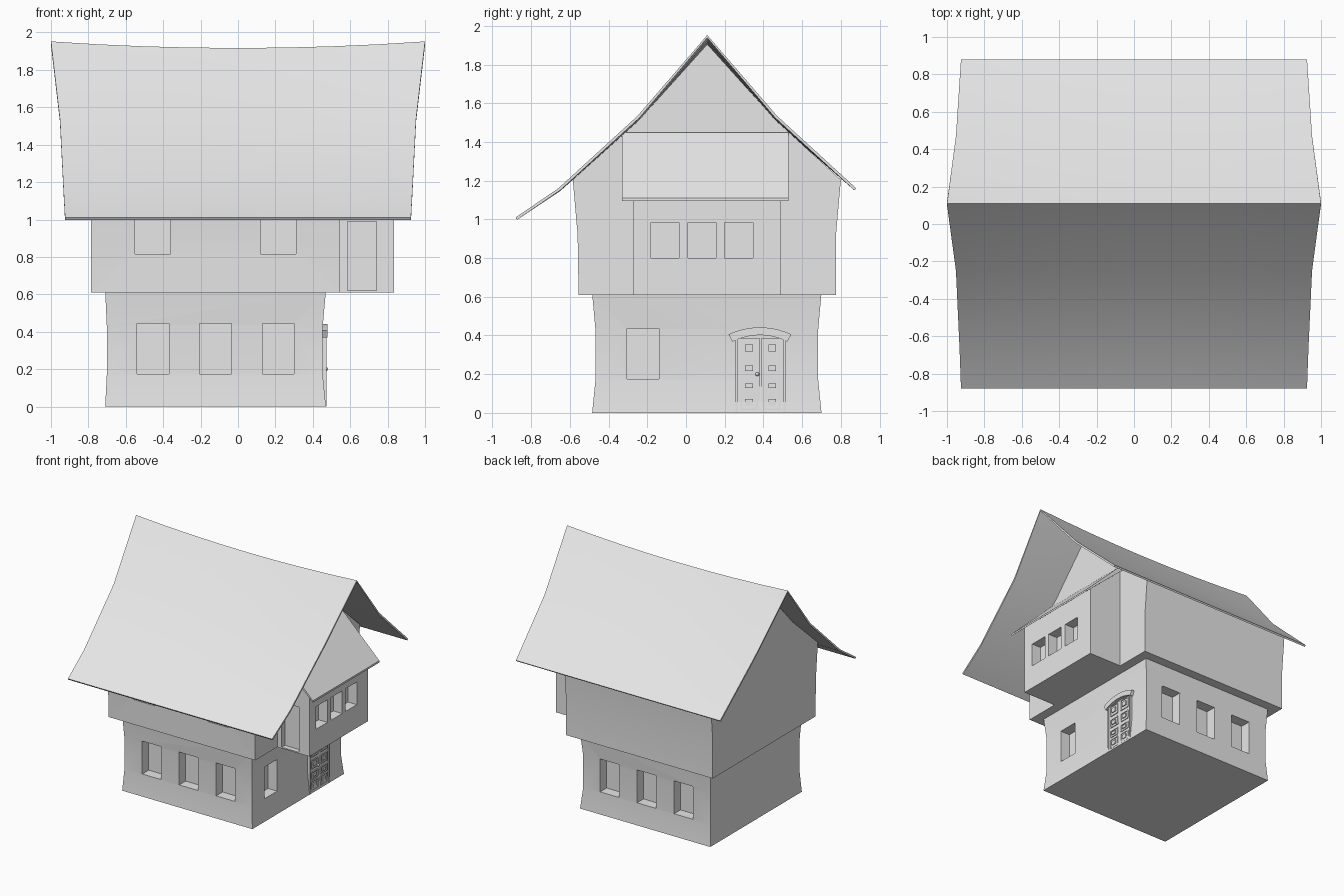
import bpy, bmesh, math
from mathutils import Vector

if "Cube" in bpy.data.objects:
    bpy.data.objects.remove(bpy.data.objects["Cube"], do_unlink=True)

plaster = bpy.data.materials.new("light_grey")
plaster.use_nodes = True
GREY = (0.8, 0.8, 0.8, 1)
plaster.diffuse_color = GREY
plaster.node_tree.nodes["Principled BSDF"].inputs["Base Color"].default_value = GREY


def finish(name, bm, fix_normals=True):
    """Turn a bmesh into a named, shaded object."""
    if fix_normals:
        bmesh.ops.recalc_face_normals(bm, faces=bm.faces)
    mesh = bpy.data.meshes.new(name)
    bm.to_mesh(mesh)
    bm.free()
    mesh.materials.append(plaster)
    ob = bpy.data.objects.new(name, mesh)
    bpy.context.collection.objects.link(ob)
    return ob


def activate(ob):
    bpy.ops.object.select_all(action='DESELECT')
    ob.select_set(True)
    bpy.context.view_layer.objects.active = ob


def smooth(ob):
    activate(ob)
    bpy.ops.object.shade_smooth_by_angle(angle=math.radians(30))


def add_box(bm, x0, x1, y0, y1, z0, z1):
    verts = bmesh.ops.create_cube(bm, size=1)["verts"]
    for v in verts:
        v.co = Vector((x0 + (v.co.x + .5) * (x1 - x0),
                       y0 + (v.co.y + .5) * (y1 - y0),
                       z0 + (v.co.z + .5) * (z1 - z0)))


def boxes(name, items):
    bm = bmesh.new()
    for b in items:
        add_box(bm, *b)
    return finish(name, bm)


def prism(name, outline, axis, start, end):
    """Extrude an outline along x (points are y, z) or y (points are x, z)."""
    bm = bmesh.new()
    place = (lambda a, b: (start, a, b)) if axis == 'x' else (lambda a, b: (a, start, b))
    face = bm.faces.new([bm.verts.new(place(a, b)) for a, b in outline])
    out = bmesh.ops.extrude_face_region(bm, geom=[face])["geom"]
    step = Vector((end - start, 0, 0)) if axis == 'x' else Vector((0, end - start, 0))
    bmesh.ops.translate(bm, vec=step, verts=[g for g in out if isinstance(g, bmesh.types.BMVert)])
    return finish(name, bm)


def cut(ob, items):
    """Carve box-shaped recesses into an object."""
    cutter = boxes("recess_cutter", items)
    cutter.hide_render = True
    mod = ob.modifiers.new("recesses", 'BOOLEAN')
    mod.operation, mod.solver, mod.object = 'DIFFERENCE', 'EXACT', cutter
    activate(ob)
    bpy.ops.object.modifier_apply(modifier=mod.name)
    bpy.data.objects.remove(cutter, do_unlink=True)


# Ground storey with slightly waisted walls
bm = bmesh.new()
rings = []
for z, inset in ((0, 0), (.17, .017), (.43, .017), (.62, 0)):
    x0, x1, y0, y1 = -.71 + inset / 2, .47 - inset, -.485 + inset, .70 - inset
    rings.append([bm.verts.new((x, y, z)) for x, y in ((x0, y0), (x1, y0), (x1, y1), (x0, y1))])
for low, high in zip(rings, rings[1:]):
    for i in range(4):
        j = (i + 1) % 4
        bm.faces.new((low[i], low[j], high[j], high[i]))
bm.faces.new(rings[0][::-1])
bm.faces.new(rings[-1])
ground_storey = finish("ground_storey", bm)
DEPTH = .08
windows = [(.45 - DEPTH, .6, -.305, -.14, .175, .435)]
for x in (-.54, -.205, .13):
    windows.append((x, x + .17, -.6, -.465 + DEPTH, .175, .445))
    windows.append((x, x + .17, .68 - DEPTH, .8, .175, .445))
cut(ground_storey, windows)
smooth(ground_storey)

# Upper storey with flared walls and gables
upper_storey = prism("upper_storey", [
    (-.555, .61), (.775, .61), (.775, .92), (.80, 1.205), (.47, 1.505),
    (.11, 1.905), (-.25, 1.505), (-.585, 1.205), (-.56, .92)], 'x', -.785, .545)
cut(upper_storey, [(x, x + .19, -.8, -.56 + DEPTH, .815, 1.08) for x in (-.55, .12)])
smooth(upper_storey)

# Projecting bay with its lean-to roof
bay = prism("bay", [(.5, .61), (.835, .61), (.835, 1.17), (.555, 1.44), (.5, 1.44)],
            'y', -.27, .49)
bay_cuts = [(.835 - DEPTH, 1, y, y + .145, .80, .985) for y in (-.18, .01, .20)]
bay_cuts.append((.585, .74, -.5, -.23, .62, .99))
cut(bay, bay_cuts)
prism("bay_roof", [(.53, 1.45), (.56, 1.45), (.91, 1.11), (.91, 1.095), (.53, 1.43)],
      'y', -.33, .53)

# Main roof: sagging ridge, swept eaves, narrower toward the eaves
slope = [(-.88, 1.01, .925, 0), (-.66, 1.16, .933, .1), (-.25, 1.535, .952, .5),
         (.11, 1.952, 1.0, 1), (.47, 1.535, .952, .5), (.88, 1.16, .925, 0)]
bm = bmesh.new()
COLUMNS = 8
rows = []
for y, z, half, sag in slope:
    row = []
    for i in range(COLUMNS + 1):
        t = 2 * i / COLUMNS - 1
        row.append(bm.verts.new((t * half, y, z - .035 * sag * (1 - t * t))))
    rows.append(row)
for a, b in zip(rows, rows[1:]):
    for i in range(COLUMNS):
        bm.faces.new((a[i], a[i + 1], b[i + 1], b[i]))
main_roof = finish("main_roof", bm, fix_normals=False)
thick = main_roof.modifiers.new("thickness", 'SOLIDIFY')
thick.thickness, thick.offset = .014, -1
activate(main_roof)
bpy.ops.object.modifier_apply(modifier=thick.name)
smooth(main_roof)

# Panelled double door
boxes("door", [(.42, .464, .262, .383, 0, .385), (.42, .464, .387, .508, 0, .385)])
panels = []
for y in (.325, .445):
    for z, half in ((.335, .04), (.23, .032), (.14, .026), (.055, .036)):
        w = .04
        for s in (-1, 1):
            panels.append((.44, .47, y - w, y + w, z + s * half - .004, z + s * half + .004))
            panels.append((.44, .47, y + s * w - .004, y + s * w + .004, z - half, z + half))
        panels.append((.44, .472, y - .02, y + .02, z - half * .45, z + half * .45))
boxes("door_panels", panels)
boxes("door_jambs", [(.42, .472, .255, .266, 0, .39), (.42, .472, .504, .515, 0, .39)])

# Round door knob
bm = bmesh.new()
bmesh.ops.create_uvsphere(bm, u_segments=12, v_segments=8, radius=.01)
bmesh.ops.translate(bm, vec=(.472, .368, .2), verts=bm.verts)
smooth(finish("door_knob", bm))

# Arched hood over the door
STEPS = 10
ts = [2 * i / STEPS - 1 for i in range(STEPS + 1)]
outer = [(.382 + .162 * t, .442 - .036 * t * t) for t in ts]
inner = [(.382 + .142 * t, .402 - .034 * t * t) for t in reversed(ts)]
smooth(prism("door_hood", outer + inner, 'x', .43, .478))
